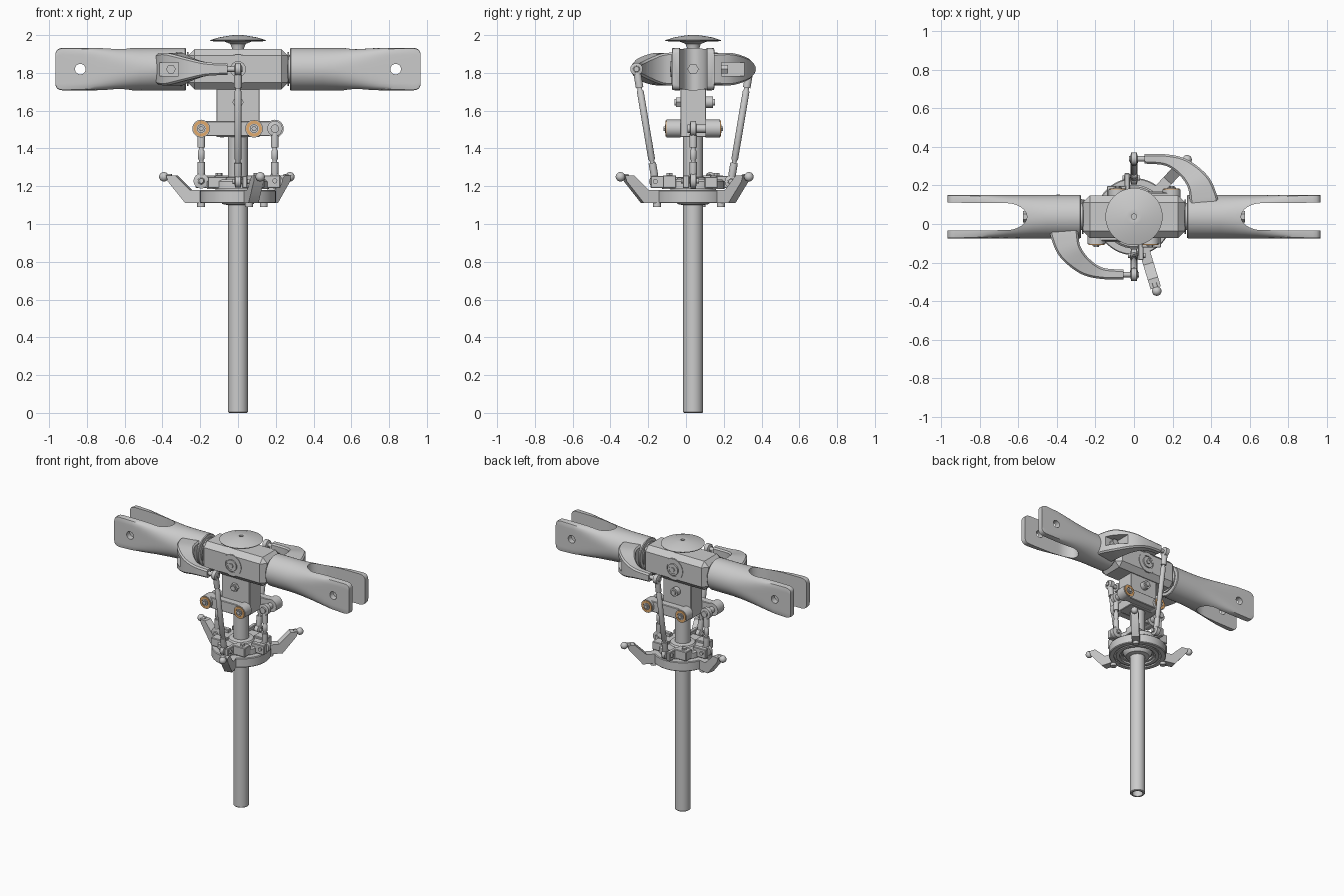
import bpy, bmesh
from math import pi, sin, cos, radians
from mathutils import Vector, Matrix

if "Cube" in bpy.data.objects:
    bpy.data.objects.remove(bpy.data.objects["Cube"])

HUB = 1.82          # height of the blade axis
brass = bpy.data.materials.new("brass")
brass.diffuse_color = (0.75, 0.4, 0.15, 1)
brass.use_nodes = True
brass.node_tree.nodes["Principled BSDF"].inputs["Base Color"].default_value = brass.diffuse_color
OBJS = []


def make(name, bm, angle=35):
    bmesh.ops.remove_doubles(bm, verts=bm.verts, dist=1e-5)
    bmesh.ops.recalc_face_normals(bm, faces=bm.faces)
    me = bpy.data.meshes.new(name)
    bm.to_mesh(me)
    bm.free()
    ob = bpy.data.objects.new(name, me)
    bpy.context.collection.objects.link(ob)
    smooth(ob, angle)
    OBJS.append(ob)
    return ob


def smooth(ob, angle=35):
    bpy.ops.object.select_all(action='DESELECT')
    bpy.context.view_layer.objects.active = ob
    ob.select_set(True)
    bpy.ops.object.shade_smooth_by_angle(angle=radians(angle))


def bridge(bm, rings, closed=False, caps=False):
    vs = [[bm.verts.new(p) for p in r] for r in rings]
    n = len(vs[0])
    for i in range(len(vs) - (0 if closed else 1)):
        a, b = vs[i], vs[(i + 1) % len(vs)]
        for j in range(n):
            k = (j + 1) % n
            bm.faces.new((a[j], a[k], b[k], b[j]))
    if caps:
        bm.faces.new(vs[0])
        bm.faces.new(vs[-1])


def lathe(name, profile, loc=(0, 0, 0), axis=(0, 0, 1), segs=32):
    bm = bmesh.new()
    bridge(bm, [[(r * cos(2 * pi * k / segs), r * sin(2 * pi * k / segs), z) for k in range(segs)]
                for r, z in profile], closed=True)
    bm.transform(Matrix.Translation(loc) @ Vector(axis).to_track_quat('Z', 'Y').to_matrix().to_4x4())
    return make(name, bm)


def rod(name, a, b, r, segs=24):
    d = Vector(b) - Vector(a)
    return lathe(name, [(0, 0), (r, 0), (r, d.length), (0, d.length)], a, d, segs)


def ball(name, loc, r):
    bm = bmesh.new()
    bmesh.ops.create_uvsphere(bm, u_segments=20, v_segments=12, radius=r, matrix=Matrix.Translation(loc))
    return make(name, bm)


def box(name, lo, hi, bevel=0.004):
    bm = bmesh.new()
    lo, hi = Vector(lo), Vector(hi)
    bmesh.ops.create_cube(bm, size=1, matrix=Matrix.Translation((lo + hi) / 2) @ Matrix.Diagonal((*(hi - lo), 1)))
    if bevel:
        bmesh.ops.bevel(bm, geom=bm.edges[:], offset=bevel, segments=1, affect='EDGES')
    return make(name, bm, 25)


def extrude(name, pts, depth):
    bm = bmesh.new()
    bridge(bm, [[Vector(p) - Vector(depth) / 2 for p in pts],
                [Vector(p) + Vector(depth) / 2 for p in pts]], caps=True)
    return make(name, bm)


def cut(ob, tool):
    m = ob.modifiers.new("cut", 'BOOLEAN')
    m.operation, m.object, m.solver = 'DIFFERENCE', tool, 'EXACT'
    bpy.context.view_layer.objects.active = ob
    while ob.modifiers[0] != m:
        bpy.ops.object.modifier_apply(modifier=ob.modifiers[0].name)
    bpy.ops.object.modifier_apply(modifier=m.name)
    OBJS.remove(tool)
    bpy.data.objects.remove(tool)
    smooth(ob)


def spline(pts, n=5):
    pts = [Vector(p) for p in pts]
    q = [2 * pts[0] - pts[1]] + pts + [2 * pts[-1] - pts[-2]]
    out = []
    for i in range(1, len(q) - 2):
        a, b, c, d = q[i - 1:i + 3]
        for k in range(n):
            t = k / n
            out.append(0.5 * (2 * b + (c - a) * t + (2 * a - 5 * b + 4 * c - d) * t * t
                              + (3 * b - a - 3 * c + d) * t ** 3))
    return out + [pts[-1]]


def link(name, a, b, axis, r):
    a, b, ax = Vector(a), Vector(b), Vector(axis)
    d, L = (b - a).normalized(), (b - a).length
    h = min(0.1, L * 0.36)
    lathe(name + "_rod", [(0, 0), (.014, 0), (.02, r), (.02, h), (.012, h), (.012, h + .01), (.018, h + .02),
          (.018, L - h - .02), (.012, L - h - .01), (.012, L - h), (.02, L - h), (.02, L - r), (.014, L), (0, L)], a, d)
    for p, e in ((a, "top"), (b, "bottom")):
        lathe(name + "_eye_" + e, [(.018, -.018), (r, -.014), (r, .014), (.018, .018)], p, ax)
        ball(name + "_ball_" + e, p, .023)


# mast, lower column and cap
lathe("mast", [(.037, 0), (.048, 0), (.053, .005), (.053, 1.74), (.037, 1.74)], segs=48)
box("column_block", (-.115, -.068, 1.46), (.115, .068, 1.73))
rod("column_bolt", (0, -.1, 1.645), (0, .115, 1.645), .018)
rod("column_bolt_head", (0, -.09, 1.645), (0, -.06, 1.645), .03, 6)
rod("column_bolt_nut", (0, .06, 1.645), (0, .105, 1.645), .03)
lathe("head_cap", [(0, 1.985), (.014, 1.985), (.014, 1.998), (.022, 2), (.04, 1.998), (.1, 1.988), (.148, 1.973),
      (.146, 1.968), (.07, 1.965), (.04, 1.953), (.032, 1.93), (.032, 1.89), (0, 1.89)], segs=48)
# hub block with chamfered edges
box("hub_block", (-.265, -.11, HUB - .107), (.265, .11, HUB + .107), .036)
rod("spindle", (-.5, 0, HUB), (.5, 0, HUB), .05)

# lower (fixed) swashplate ring and its three cranked arms
lathe("swash_outer_ring", [(.11, 1.125), (.125, 1.125), (.125, 1.112), (.15, 1.112), (.15, 1.12), (.165, 1.12),
      (.165, 1.11), (.195, 1.11), (.2, 1.115), (.2, 1.175), (.195, 1.18), (.11, 1.18)], segs=48)
lathe("swash_inner_ring", [(.09, 1.14), (.12, 1.14), (.12, 1.185), (.165, 1.185), (.165, 1.225), (.155, 1.235),
      (.09, 1.235)], segs=48)
lathe("swash_pivot_ball", [(.054, 1.1)] + [(.108 * cos(t / 10), 1.175 + .108 * sin(t / 10)) for t in range(-7, 8)]
      + [(.054, 1.25)], segs=40)
for i in range(3):
    t = radians(47 + 120 * i)
    u, w = Vector((cos(t), sin(t), 0)), Vector((-sin(t), cos(t), 0))
    prof = [(.16, 1.11), (.28, 1.11), (.375, 1.225), (.385, 1.258), (.335, 1.258), (.255, 1.18), (.16, 1.18)]
    extrude(f"swash_arm_{i}", [u * r + Vector((0, 0, z)) for r, z in prof], w * .055)
    z = Vector((0, 0, 1.25))
    rod(f"swash_arm_pin_{i}", u * .36 + z, u * .41 + z, .014)
    ball(f"swash_arm_ball_{i}", u * .403 + z, .025)
    z = Vector((0, 0, 1.09))
    rod(f"swash_screw_{i}", u * .2 + z, u * .2 + z + Vector((0, 0, .03)), .021)

# everything below is one half; it is repeated by a half turn about the mast
first = len(OBJS)

# blade grip: circle lofted to a square, slotted into two prongs
bm, N, rings = bmesh.new(), 64, []
for x, n, k in ((.275, 2, .96), (.28, 2, 1), (.45, 2, 1), (.52, 2.2, 1), (.58, 2.6, 1), (.64, 3.2, 1), (.7, 4.5, 1),
                (.76, 7, 1), (.82, 14, 1), (.925, 30, 1), (.945, 30, .97), (.958, 30, .9), (.965, 30, .78)):
    ring = []
    for j in range(N):
        c, s = cos(2 * pi * j / N), sin(2 * pi * j / N)
        r = .113 / (abs(c) ** n + abs(s) ** n) ** (1 / n)
        ring.append((-x, r * c * (k if n == 2 else 1), HUB + r * s * k))
    rings.append(ring)
bridge(bm, rings, caps=True)
grip = make("blade_grip", bm)
arc = [(-.555 - .11 * (1 - cos(a)), .07 * sin(a), HUB) for a in [pi * k / 24 for k in range(-12, 13)]]
cut(grip, extrude("slot_cutter", [(-1.1, -.074, HUB)] + arc + [(-1.1, .074, HUB)], (0, 0, .4)))
cut(grip, rod("hole_cutter", (-.835, -.3, HUB), (-.835, .3, HUB), .028))
lathe("grip_washer", [(.04, .262), (.09, .262), (.09, .27), (.07, .27), (.07, .28), (.04, .28)],
      (0, 0, HUB), (-1, 0, 0))
rod("spindle_nut", (-.5, 0, HUB), (-.575, 0, HUB), .03, 6)

# curved pitch arm reaching to the mast centreline
outer = spline([(-.435, -.05, .075), (-.43, -.11, .082), (-.383, -.21, .085), (-.28, -.294, .06), (-.176, -.322, .037),
                (-.055, -.325, .03)])
inner = spline([(-.29, -.05, .088), (-.288, -.1, .088), (-.275, -.16, .082), (-.23, -.22, .058), (-.16, -.265, .036),
                (-.055, -.275, .03)])
bm, rings = bmesh.new(), []
for o, i in zip(outer, inner):
    e = (i - o).normalized() * .01
    loop = [(o, o.z - .01), (o + e, o.z), (i - e, i.z), (i, i.z - .01)]
    rings.append([(p.x, p.y, HUB + h) for p, h in loop] + [(p.x, p.y, HUB - h) for p, h in loop[::-1]])
bridge(bm, rings, caps=True)
arm = make("pitch_arm", bm)
cut(arm, box("pocket_cutter", (-.5, -.4, HUB - .036), (-.315, -.15, HUB + .036), 0))
rod("pitch_arm_bolt", (-.355, -.09, HUB), (-.355, -.185, HUB), .026, 6)
rod("pitch_arm_pin", (-.06, -.3, HUB), (.025, -.3, HUB), .014)
link("pitch_link", (0, -.3, HUB), (0, -.2, 1.225), (1, 0, 0), .033)

# hub teeter bearing face
lathe("hub_bearing", [(.03, 0), (.078, 0), (.078, .114), (.05, .114), (.05, .11), (.042, .11), (.042, .12),
      (.03, .12)], (0, 0, HUB), (0, -1, 0), 40)
rod("hub_bearing_bolt", (0, 0, HUB), (0, -.117, HUB), .031)
rod("hub_bearing_socket", (0, -.11, HUB), (0, -.124, HUB), .017, 6)

# washout lever with brass-ringed bearings
Z = 1.505
box("washout_lever", (-.195, -.125, Z - .04), (.085, -.07, Z + .04))
for x, nm in ((-.195, "end"), (.085, "pivot")):
    rod(f"washout_barrel_{nm}", (x, -.066, Z), (x, -.142, Z), .047)
    rod(f"washout_pin_{nm}", (x, .03, Z), (x, -.15, Z), .022)
    ring = lathe(f"washout_bearing_{nm}", [(.026, .1), (.042, .1), (.042, .147), (.026, .147)], (x, 0, Z), (0, -1, 0))
    ring.data.materials.append(brass)
    rod(f"washout_screw_{nm}", (x, -.14, Z), (x, -.158, Z), .014, 6)
link("washout_link", (-.195, 0, Z), (-.195, 0, 1.228), (0, 1, 0), .04)

# rotating swashplate lugs
box("swash_link_lug", (.022, -.225, 1.19), (.05, -.12, 1.255))
box("swash_side_bar", (.04, -.16, 1.19), (.14, -.09, 1.258))
rod("swash_lug_pin", (-.03, -.2, 1.225), (.06, -.2, 1.225), .013)
box("swash_washout_lug", (-.225, .02, 1.19), (-.12, .055, 1.258))
box("swash_rear_bar", (-.16, -.13, 1.19), (-.06, -.06, 1.25))
rod("swash_washout_pin", (-.195, -.03, 1.228), (-.195, .065, 1.228), .013)
rod("swash_cap_screw", (.1, -.125, 1.25), (.1, -.125, 1.27), .018, 6)

# half-turn copies, then shift the mast to its place
for ob in OBJS[first:]:
    twin = ob.copy()
    twin.data = ob.data.copy()
    twin.data.transform(Matrix.Rotation(pi, 4, 'Z'))
    twin.name = ob.name + "_opposite"
    bpy.context.collection.objects.link(twin)
    OBJS.append(twin)
for ob in OBJS:
    ob.location.y += .038
